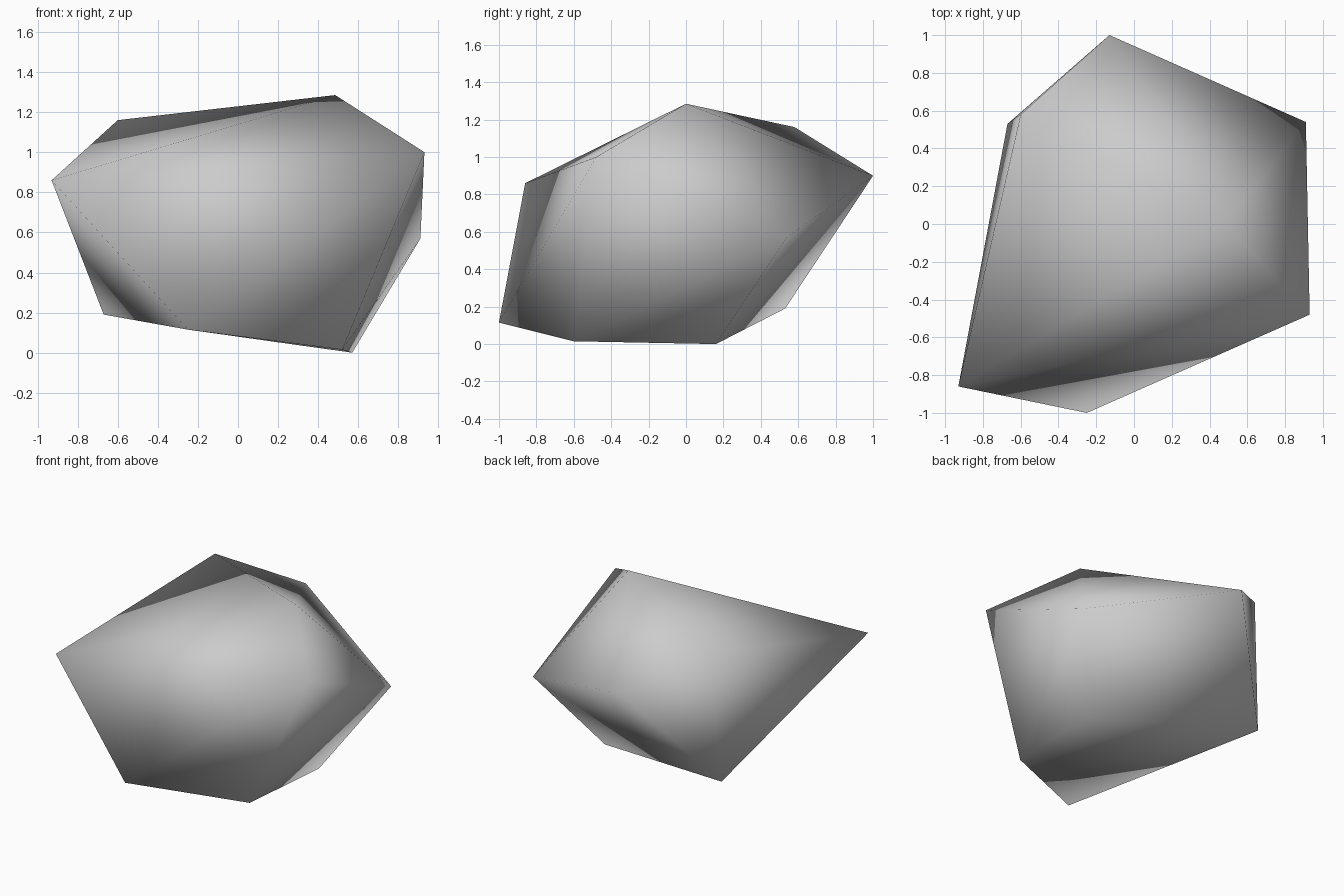
import bpy
import bmesh

# Remove the default cube
cube = bpy.data.objects.get("Cube")
if cube:
    bpy.data.objects.remove(cube, do_unlink=True)

# Stone material
stone = bpy.data.materials.new("stone_grey")
stone.use_nodes = True
grey = (0.6, 0.6, 0.6, 1.0)
stone.diffuse_color = grey
stone.node_tree.nodes["Principled BSDF"].inputs["Base Color"].default_value = grey

# Corners of the rock: crown, waist and base
crown = [(-0.93, -0.86, 0.86), (-0.60, 0.58, 1.16), (0.485, 0.0, 1.285)]
waist = [(0.93, -0.48, 1.0), (0.91, 0.54, 0.57), (-0.13, 1.0, 0.90)]
base = [(0.57, 0.16, 0.0), (0.52, -0.60, 0.015),
        (-0.25, -1.0, 0.115), (-0.67, 0.53, 0.19)]

# Wrap the corners in a convex shell
bm = bmesh.new()
for corner in crown + waist + base:
    bm.verts.new(corner)
bmesh.ops.convex_hull(bm, input=bm.verts[:])
bmesh.ops.recalc_face_normals(bm, faces=bm.faces[:])

# Soft shading over the whole rock
for face in bm.faces:
    face.smooth = True

mesh = bpy.data.meshes.new("rock")
bm.to_mesh(mesh)
bm.free()
mesh.materials.append(stone)
rock = bpy.data.objects.new("rock", mesh)
bpy.context.collection.objects.link(rock)
